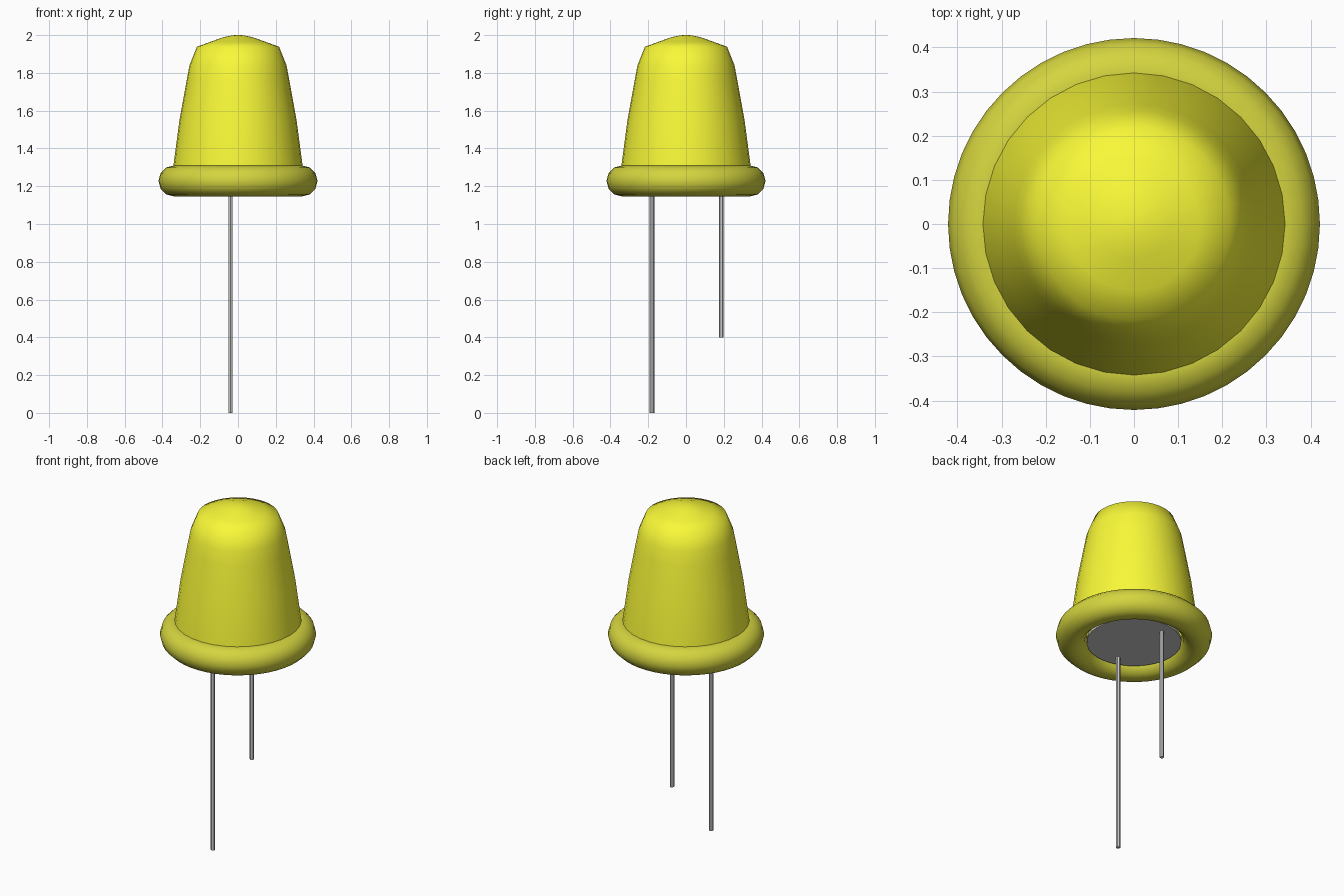
import bpy, bmesh, math

if "Cube" in bpy.data.objects:
    bpy.data.objects.remove(bpy.data.objects["Cube"])


def material(name, color):
    m = bpy.data.materials.new(name)
    m.diffuse_color = color
    m.use_nodes = True
    m.node_tree.nodes["Principled BSDF"].inputs["Base Color"].default_value = m.diffuse_color
    return m


def smooth(obj, degrees):
    bpy.ops.object.select_all(action='DESELECT')
    obj.select_set(True)
    bpy.context.view_layer.objects.active = obj
    bpy.ops.object.shade_smooth_by_angle(angle=math.radians(degrees))


def lathe(name, profile, sides):
    """Spin an (r, z) profile around the z axis."""
    bm = bmesh.new()
    verts = [bm.verts.new((r, 0, z)) for r, z in profile]
    edges = [bm.edges.new(pair) for pair in zip(verts, verts[1:])]
    bmesh.ops.spin(bm, geom=verts + edges, cent=(0, 0, 0), axis=(0, 0, 1),
                   angle=math.tau, steps=sides, use_merge=False)
    bmesh.ops.remove_doubles(bm, verts=bm.verts, dist=1e-4)
    bmesh.ops.recalc_face_normals(bm, faces=bm.faces)
    mesh = bpy.data.meshes.new(name)
    bm.to_mesh(mesh)
    bm.free()
    obj = bpy.data.objects.new(name, mesh)
    bpy.context.collection.objects.link(obj)
    return obj


def cylinder(name, x, y, z0, z1, radius, sides):
    bpy.ops.mesh.primitive_cylinder_add(vertices=sides, radius=radius, depth=z1 - z0,
                                        location=(x, y, (z0 + z1) / 2))
    obj = bpy.context.object
    obj.name = name
    smooth(obj, 30)
    return obj


lens_yellow = material("lens_yellow", (0.95, 0.95, 0.04, 1))
rim_yellow = material("rim_yellow", (0.66, 0.66, 0.05, 1))

# Tapered lens with a shallow domed top, open underneath
lens = lathe("lens", [(0.35, 1.22), (0.342, 1.31), (0.31, 1.55), (0.272, 1.76),
                      (0.257, 1.84), (0.218, 1.938), (0.15, 1.963),
                      (0.08, 1.988), (0.03, 1.999), (0, 2.0)], 32)
lens.data.materials.append(lens_yellow)
smooth(lens, 60)

# Rounded rim around the foot of the lens
bpy.ops.mesh.primitive_torus_add(major_radius=0.339, minor_radius=0.082,
                                 major_segments=48, minor_segments=12,
                                 location=(0, 0, 1.228))
rim = bpy.context.object
rim.name = "rim"
rim.data.materials.append(rim_yellow)
smooth(rim, 60)

# Grey base plate inside the rim
cylinder("base_plate", 0, 0, 1.185, 1.20, 0.256, 32)

# Long and short wire leads
for name, y, foot in (("long_lead", -0.18, 0.0), ("short_lead", 0.187, 0.4)):
    cylinder(name, -0.039, y, foot, 1.19, 0.012, 6)
